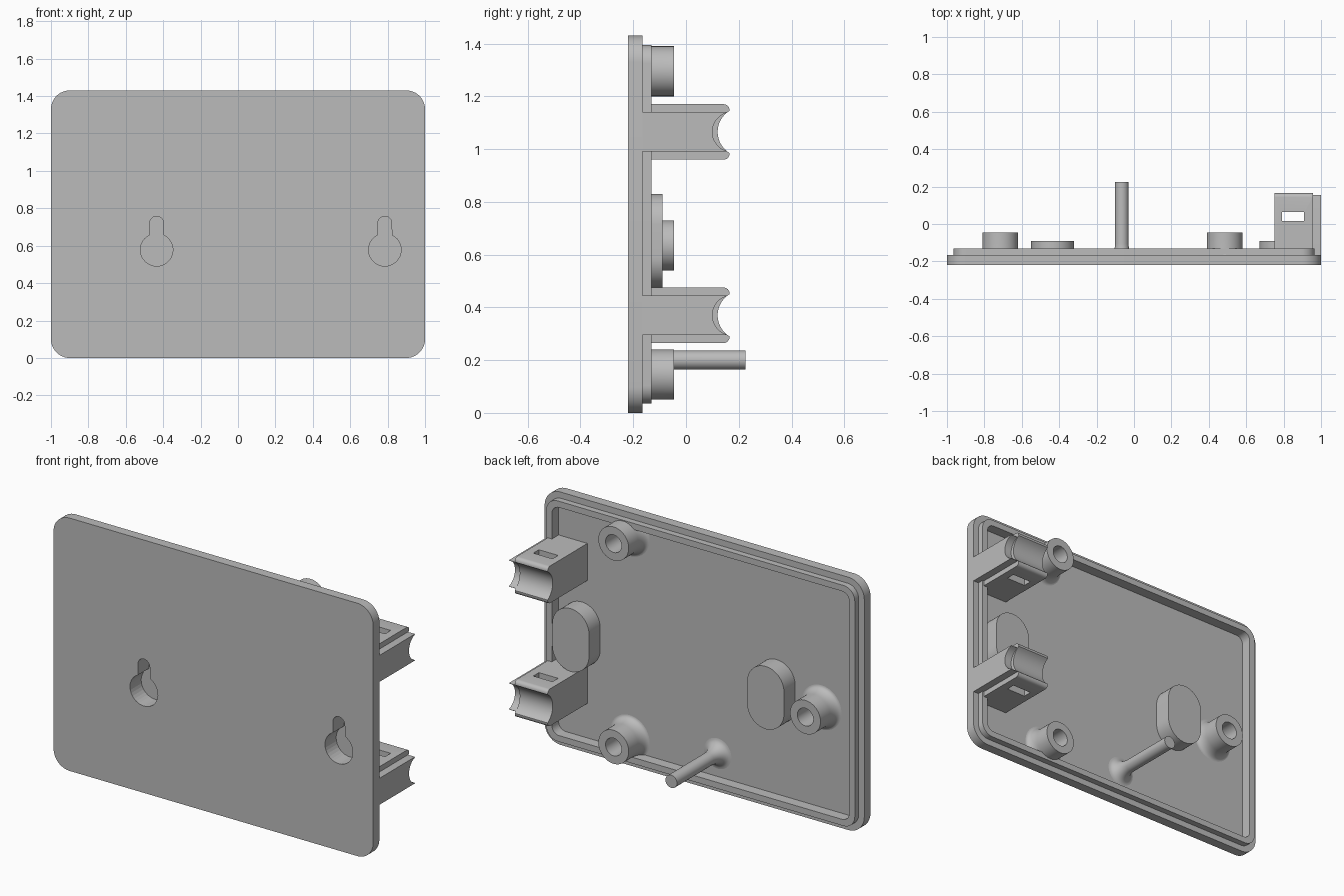
import bpy
import bmesh
from math import pi, sin, cos, sqrt
from mathutils import Vector

cube = bpy.data.objects.get("Cube")
if cube:
    bpy.data.objects.remove(cube, do_unlink=True)

grey = bpy.data.materials.new("plain grey plastic")
grey.use_nodes = True
grey.diffuse_color = (0.5, 0.5, 0.5, 1)
grey.node_tree.nodes["Principled BSDF"].inputs["Base Color"].default_value = (0.5, 0.5, 0.5, 1)

FRONT, STEP, RIM, FLOOR = -0.22, -0.165, -0.13, -0.19
HEIGHT = 1.43


def finish(name, bm, cutter=False):
    bmesh.ops.recalc_face_normals(bm, faces=bm.faces[:])
    mesh = bpy.data.meshes.new(name)
    bm.to_mesh(mesh)
    bm.free()
    mesh.materials.append(grey)
    ob = bpy.data.objects.new(name, mesh)
    bpy.context.collection.objects.link(ob)
    if cutter:
        ob.hide_render = True
        ob.hide_set(True)
        ob.display_type = 'WIRE'
    return ob


def prism(name, outline, start, end, axis='y', cutter=False):
    """Extrude an (x, z) outline along y, or a (y, z) outline along x."""
    bm = bmesh.new()
    place = (lambda p: (p[0], start, p[1])) if axis == 'y' else (lambda p: (start, p[0], p[1]))
    face = bm.faces.new([bm.verts.new(place(p)) for p in outline])
    new = bmesh.ops.extrude_face_region(bm, geom=[face])["geom"]
    move = Vector((0, end - start, 0)) if axis == 'y' else Vector((end - start, 0, 0))
    bmesh.ops.translate(bm, vec=move, verts=[v for v in new if isinstance(v, bmesh.types.BMVert)])
    return finish(name, bm, cutter)


def arc(cx, cz, r, a0, a1, n=12):
    return [(cx + r * cos(a0 + (a1 - a0) * i / n), cz + r * sin(a0 + (a1 - a0) * i / n))
            for i in range(n + 1)]


def rounded_rect(inset, radius):
    x, lo, hi = 1 - inset - radius, inset + radius, HEIGHT - inset - radius
    pts = []
    for k, (cx, cz) in enumerate([(x, hi), (-x, hi), (-x, lo), (x, lo)]):
        pts += arc(cx, cz, radius, k * pi / 2, (k + 1) * pi / 2)
    return pts


def lathe(name, profile, x, z, steps=48):
    """Turn a closed (radius, y) profile about a y-directed axis."""
    bm = bmesh.new()
    verts = [bm.verts.new((r, y, 0)) for r, y in profile]
    edges = [bm.edges.new((verts[i], verts[(i + 1) % len(verts)])) for i in range(len(verts))]
    bmesh.ops.spin(bm, geom=verts + edges, cent=(0, 0, 0), axis=(0, 1, 0),
                   angle=2 * pi, steps=steps, use_duplicate=False)
    bmesh.ops.remove_doubles(bm, verts=bm.verts[:], dist=0.0001)
    bmesh.ops.translate(bm, vec=(x, 0, z), verts=bm.verts[:])
    return finish(name, bm)


def flare(r, spread, rise, n=8):
    """Concave fillet from the floor up to a post of radius r."""
    return [(r + spread * (1 - sin(t)), FLOOR + rise * (1 - cos(t)))
            for t in [pi / 2 * i / n for i in range(n + 1)]]


def cut(ob, *cutters):
    for c in cutters:
        mod = ob.modifiers.new("cut", 'BOOLEAN')
        mod.operation = 'DIFFERENCE'
        mod.solver = 'EXACT'
        mod.object = c


def smooth(ob):
    bpy.ops.object.select_all(action='DESELECT')
    ob.select_set(True)
    bpy.context.view_layer.objects.active = ob
    bpy.ops.object.shade_smooth_by_angle(angle=0.52)


# Shallow tray: back plate plus a stepped lip
recess = prism("recess_cutter", rounded_rect(0.07, 0.045), FLOOR, 0, cutter=True)
plate = prism("wall_plate", rounded_rect(0, 0.1), FRONT, STEP)
lip = prism("plate_lip", rounded_rect(0.035, 0.07), STEP - 0.01, RIM)
cut(plate, recess)
cut(lip, recess)
solids = [plate, lip]

# Keyhole hangers with closed oval housings
for side, x in (("right", -0.435), ("left", 0.785)):
    r, slot = 0.087, 0.037
    join = pi / 2 - 0.44
    keyhole = arc(x, 0.578, r, pi - join + 0.0, 2 * pi + join, 28)
    keyhole += arc(x, 0.72, slot, 0, pi)
    hole = prism(side + "_keyhole_cutter", keyhole, FRONT - 0.05, -0.12, cutter=True)
    oval = arc(x, 0.715, 0.115, 0, pi, 24) + arc(x, 0.59, 0.115, pi, 2 * pi, 24)
    housing = prism(side + "_keyhole_housing", oval, FLOOR - 0.01, -0.09)
    cut(plate, hole)
    cut(housing, hole)
    solids.append(housing)

# Hollow screw bosses with flared feet
for name, x, z in (("upper", 0.485, 1.295), ("lower", 0.485, 0.145), ("side", -0.715, 0.635)):
    profile = flare(0.095, 0.03, 0.06)
    profile += [(0.095, -0.045), (0.05, -0.045), (0.05, -0.18), (0, -0.18), (0, FLOOR)]
    solids.append(lathe(name + "_screw_boss", profile, x, z))

# Slender locating pin
solids.append(lathe("locating_pin", flare(0.036, 0.05, 0.085) + [(0.036, 0.225), (0, 0.225), (0, FLOOR)],
                    -0.065, 0.2))


def cradle(half, chord, tip, depth, base, corner):
    """Bar side outline whose far end is hollowed by a circular arc."""
    sag = tip - depth
    radius = (chord ** 2 + sag ** 2) / (2 * sag)
    cy = depth + radius
    n = 20
    pts = [(base, -half)]
    pts += arc(tip - corner, -half + corner, corner, -pi / 2, 0, 6)
    pts += [(cy - sqrt(radius ** 2 - z * z), z)
            for z in [-chord + 2 * chord * i / n for i in range(n + 1)]]
    pts += arc(tip - corner, half - corner, corner, 0, pi / 2, 6)
    return pts + [(base, half)]


# Cable cradles: a slotted block with a thinner rib flush to the plate edge
window = prism("slot_cutter", [(0.79, 0), (0.91, 0), (0.91, 1.4), (0.79, 1.4)],
               0.015, 0.065, cutter=True)
for name, z in (("lower", 0.37), ("upper", 1.065)):
    block_shape = [(y, z + h) for y, h in cradle(0.105, 0.08, 0.165, 0.12, FLOOR - 0.01, 0.022)]
    rib_shape = [(y, z + h) for y, h in cradle(0.075, 0.073, 0.155, 0.1, FLOOR - 0.01, 0.002)]
    block = prism(name + "_cradle_block", block_shape, 0.75, 0.956, axis='x')
    rib = prism(name + "_cradle_rib", rib_shape, 0.955, 1.0, axis='x')
    cut(block, window)
    solids += [block, rib]

for ob in solids:
    smooth(ob)
